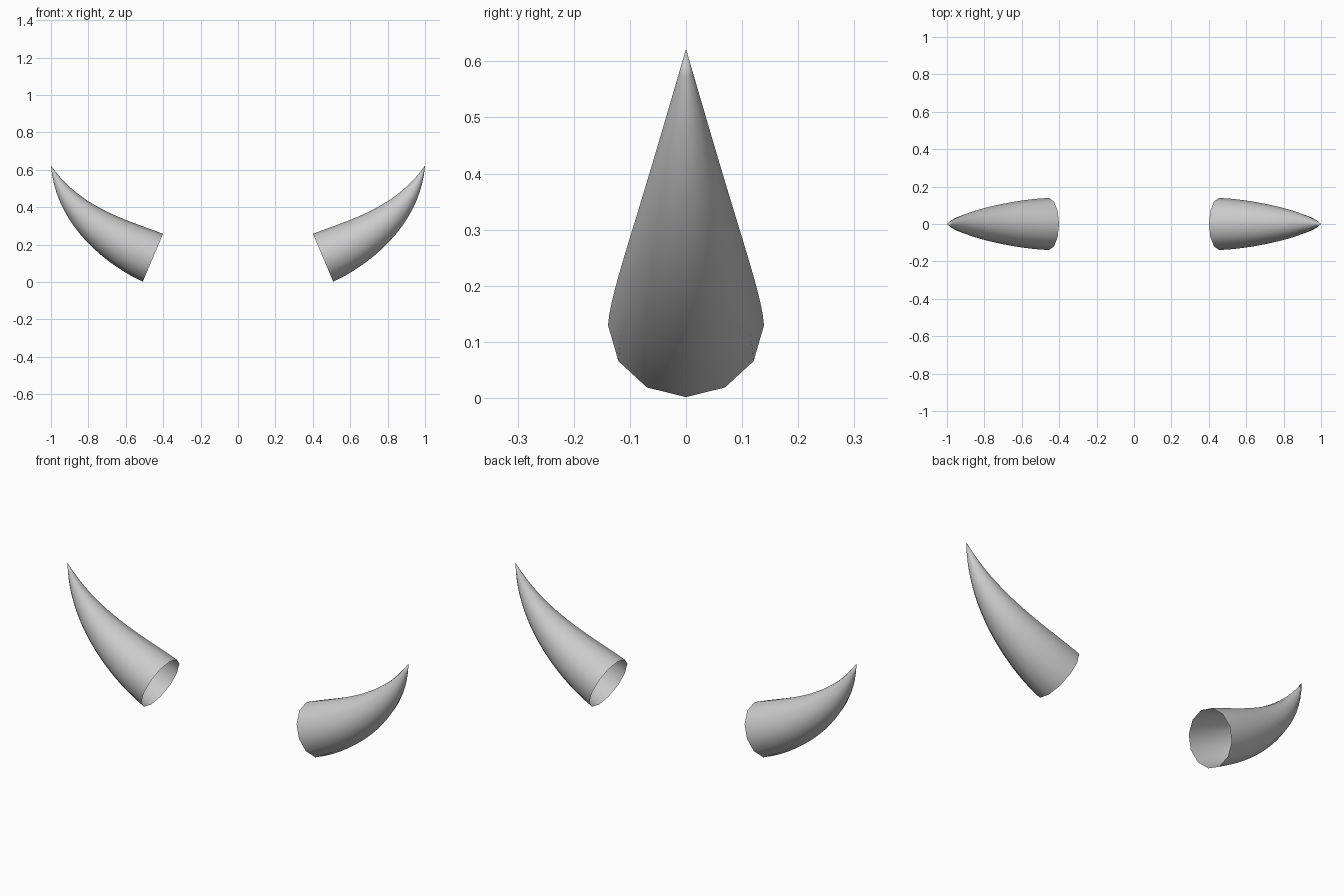
import bpy, bmesh, math
from mathutils import Vector
from mathutils.geometry import interpolate_bezier

if "Cube" in bpy.data.objects:
    bpy.data.objects.remove(bpy.data.objects["Cube"])

SIDES, RINGS = 12, 16
BASE_RADIUS = 0.139

# Curved centre line of one horn, in the xz plane
path = interpolate_bezier(Vector((0.455, 0, 0.1295)), Vector((0.703, 0, 0.235)),
                          Vector((0.912, 0, 0.378)), Vector((1.0, 0, 0.622)), RINGS + 1)
lengths = [0.0]
for a, b in zip(path, path[1:]):
    lengths.append(lengths[-1] + (b - a).length)


def make_horn(name, side):
    bm = bmesh.new()
    rings = []
    # Twelve-sided rings tapering along the path, open at the base
    for i in range(RINGS):
        if i == 0:
            tangent = Vector((0.92, 0, 0.39)).normalized()
        else:
            tangent = (path[i + 1] - path[i - 1]).normalized()
        normal = Vector((-tangent.z, 0, tangent.x))
        r = BASE_RADIUS * (1 - (lengths[i] / lengths[-1]) ** 1.5)
        ring = []
        for k in range(SIDES):
            t = 2 * math.pi * k / SIDES
            p = path[i] + normal * r * math.cos(t) + Vector((0, r * math.sin(t), 0))
            ring.append(bm.verts.new((p.x * side, p.y, p.z)))
        rings.append(ring)
    tip = bm.verts.new((path[-1].x * side, 0, path[-1].z))
    for k in range(SIDES):
        n = (k + 1) % SIDES
        for lo, hi in zip(rings, rings[1:]):
            bm.faces.new((lo[k], lo[n], hi[n], hi[k]))
        bm.faces.new((rings[-1][k], rings[-1][n], tip))
    # Point the normals away from the centre line
    bm.normal_update()
    f = rings[0][0].link_faces[0]
    if f.normal.dot(f.calc_center_median() - Vector((path[0].x * side, 0, path[0].z))) < 0:
        bmesh.ops.reverse_faces(bm, faces=bm.faces[:])
    for f in bm.faces:
        f.smooth = True
    mesh = bpy.data.meshes.new(name)
    bm.to_mesh(mesh)
    bm.free()
    bpy.context.collection.objects.link(bpy.data.objects.new(name, mesh))


make_horn("right_horn", 1)
make_horn("left_horn", -1)
